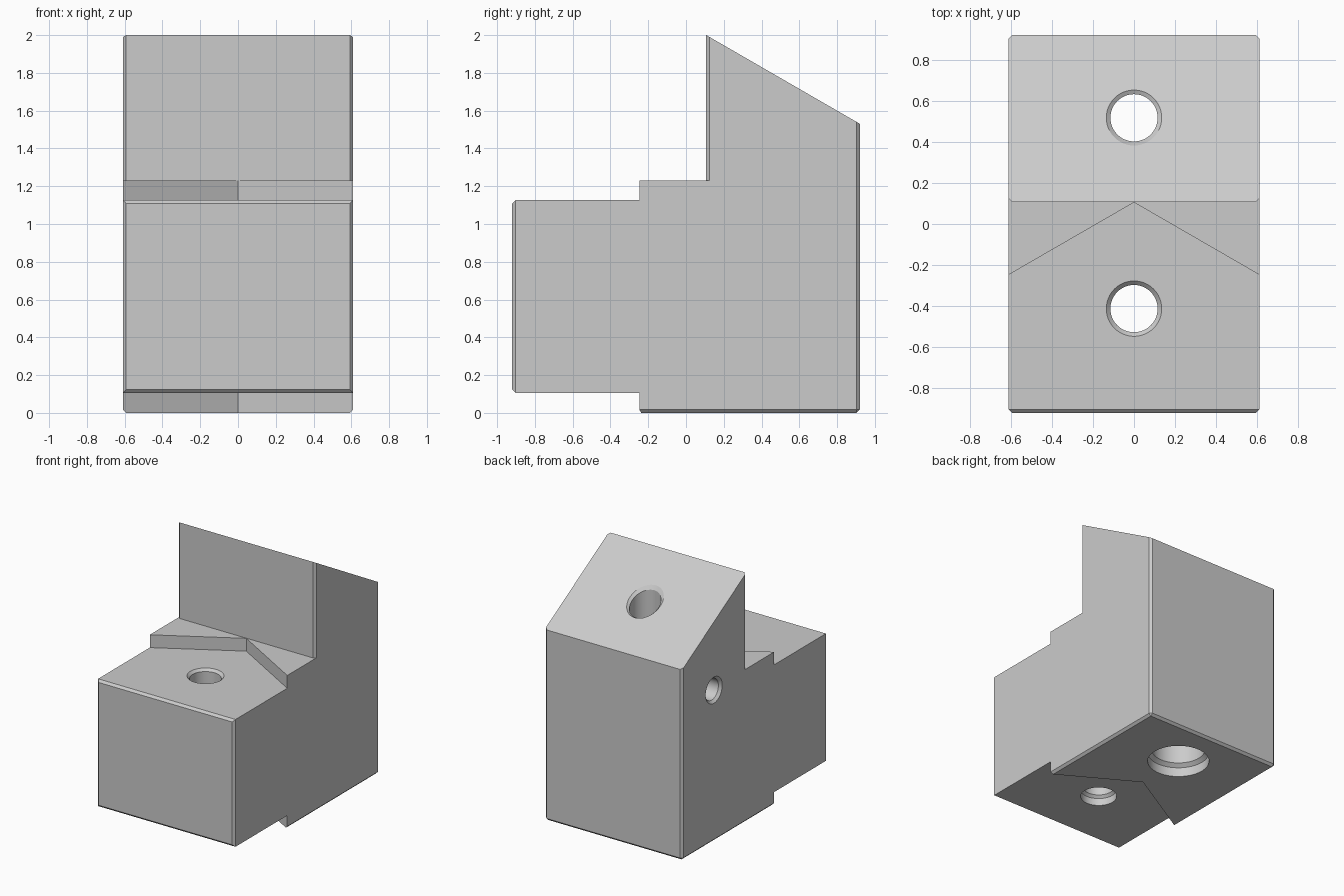
import bpy, bmesh, math
from mathutils import Vector

if "Cube" in bpy.data.objects:
    bpy.data.objects.remove(bpy.data.objects["Cube"])

W, D, C = 0.61, 0.92, 0.018          # half width, half depth, chamfer
WALL, TAN = 0.107, math.tan(math.radians(30))

grey = bpy.data.materials.new("light_grey")
grey.diffuse_color = (0.6, 0.6, 0.6, 1)
grey.use_nodes = True
grey.node_tree.nodes["Principled BSDF"].inputs["Base Color"].default_value = grey.diffuse_color


def make(name, bm):
    bmesh.ops.recalc_face_normals(bm, faces=bm.faces[:])
    me = bpy.data.meshes.new(name)
    bm.to_mesh(me)
    bm.free()
    ob = bpy.data.objects.new(name, me)
    bpy.context.collection.objects.link(ob)
    me.materials.append(grey)
    return ob


def prism(name, pts, lo, hi, axis):
    """Extrude a profile along x (points are y,z) or z (points are x,y)."""
    bm = bmesh.new()
    place = (lambda p, t: (t, p[0], p[1])) if axis == 'X' else (lambda p, t: (p[0], p[1], t))
    face = bm.faces.new([bm.verts.new(place(p, lo)) for p in pts])
    ext = bmesh.ops.extrude_face_region(bm, geom=[face])
    move = Vector((hi - lo, 0, 0)) if axis == 'X' else Vector((0, 0, hi - lo))
    bmesh.ops.translate(bm, vec=move, verts=[g for g in ext['geom'] if isinstance(g, bmesh.types.BMVert)])
    return make(name, bm)


def bore(name, rings, loc, rot=(0, 0, 0), n=48):
    """Turned cutter from rings of (radius, height, follows the slope)."""
    bm = bmesh.new()
    loops = []
    for r, z, tilt in rings:
        loop = []
        for i in range(n):
            a = 2 * math.pi * i / n
            y = r * math.sin(a)
            loop.append(bm.verts.new((r * math.cos(a), y, z - tilt * TAN * y)))
        loops.append(loop)
    for a, b in zip(loops, loops[1:]):
        for i in range(n):
            j = (i + 1) % n
            bm.faces.new((a[i], a[j], b[j], b[i]))
    bm.faces.new(loops[0][::-1])
    bm.faces.new(loops[-1])
    ob = make(name, bm)
    ob.location, ob.rotation_euler = loc, rot
    return ob


# Main block with chamfered upright and bottom edges
bm = bmesh.new()
bmesh.ops.create_cube(bm, size=1)
for v in bm.verts:
    v.co = (v.co.x * 2 * W, v.co.y * 2 * D, (v.co.z + 0.5) * 2)
edges = []
for e in bm.edges:
    a, b = (v.co for v in e.verts)
    if abs(a.z - b.z) > 1 or max(a.z, b.z) < 0.01:
        edges.append(e)
bmesh.ops.bevel(bm, geom=edges, offset=C, segments=1, profile=0.5, affect='EDGES')
block = make("clamp_block", bm)

cutters = []

# Sloped top
cutters.append(prism("slope_cut", [(WALL - 1, 2 + TAN), (WALL + 1.2, 2 - 1.2 * TAN), (WALL + 1.2, 3)], -1, 1, 'X'))

# Upper notch, with chamfers on the upright wall edges
o = 0.1
cutters.append(prism("wall_cut", [
    (-W - o, -2), (W + o, -2), (W + o, WALL + C + o), (W - C, WALL),
    (-W + C, WALL), (-W - o, WALL + C + o)], 1.23, 2.5, 'Z'))

# V-shaped steps above and below the front part
vee = [(-1, -2), (1, -2), (1, WALL - 0.002 - TAN), (0, WALL - 0.002), (-1, WALL - 0.002 - TAN)]
cutters.append(prism("upper_vee_cut", vee, 1.127, 1.9, 'Z'))
cutters.append(prism("lower_vee_cut", vee, -0.5, 0.106, 'Z'))

# Chamfers on the top and bottom front edges
for name, z, s in (("top_edge_cut", 1.127, 1), ("bottom_edge_cut", 0.106, -1)):
    cutters.append(prism(name, [(-D - o, z - s * (C + o)), (-D + C + o, z + s * o),
                                (-D - o, z + s * o)], -1, 1, 'X'))

# Rear bore: wide from below, narrow with a chamfered rim on the slope
hy = 0.517
top = 2 - (hy - WALL) * TAN
cutters.append(bore("rear_bore_cut", [
    (0.23, -0.1, 0), (0.23, 0.075, 0), (0.20, 0.1, 0), (0.20, 0.7, 0), (0.115, 0.7, 0),
    (0.115, top - 0.02, 1), (0.155, top + 0.02, 1)], (0, hy, 0)))

# Front bore with rims at both ends
cutters.append(bore("front_bore_cut", [
    (0.135, 0, 0), (0.135, 0.165, 0), (0.115, 0.185, 0),
    (0.115, 1.107, 0), (0.155, 1.147, 0)], (0, -0.412, 0)))

# Side hole on the left, running into the rear bore
cutters.append(bore("side_hole_cut", [
    (0.085, 0, 0), (0.085, W - 0.02, 0), (0.125, W + 0.02, 0)],
    (0, hy, 1.215), (0, -math.pi / 2, 0)))

# Apply all cuts
bpy.context.view_layer.objects.active = block
block.select_set(True)
for c in cutters:
    c.hide_render = True
    m = block.modifiers.new(c.name, 'BOOLEAN')
    m.operation, m.solver, m.object = 'DIFFERENCE', 'EXACT', c
    bpy.ops.object.modifier_apply(modifier=m.name)
for c in cutters:
    bpy.data.objects.remove(c, do_unlink=True)
block.select_set(True)
bpy.ops.object.shade_smooth_by_angle(angle=math.radians(12))
